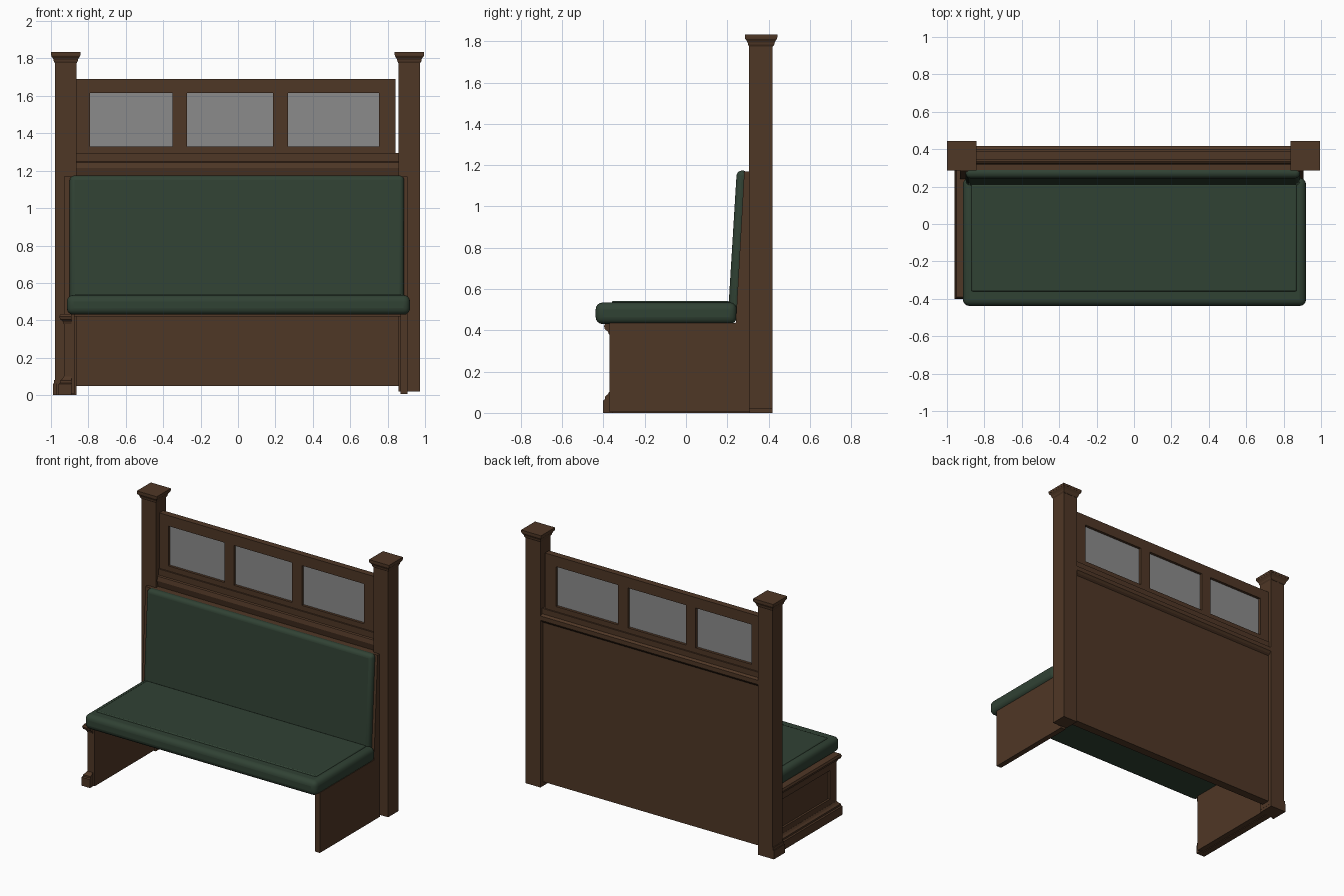
import bpy, bmesh, math
from mathutils import Vector

if "Cube" in bpy.data.objects:
    bpy.data.objects.remove(bpy.data.objects["Cube"])


def material(name, rgb):
    m = bpy.data.materials.new(name)
    m.diffuse_color = (*rgb, 1)
    m.use_nodes = True
    m.node_tree.nodes["Principled BSDF"].inputs["Base Color"].default_value = m.diffuse_color
    return m


WOOD = material("dark wood", (0.078, 0.038, 0.019))
GREEN = material("green leather", (0.030, 0.054, 0.034))
GLASS = material("grey glass", (0.26, 0.26, 0.26))


def finish(name, bm, mat):
    bmesh.ops.recalc_face_normals(bm, faces=bm.faces[:])
    me = bpy.data.meshes.new(name)
    bm.to_mesh(me)
    bm.free()
    me.materials.append(mat)
    ob = bpy.data.objects.new(name, me)
    bpy.context.collection.objects.link(ob)
    return ob


def box(name, x0, x1, y0, y1, z0, z1, mat=WOOD):
    return prism(name, x0, x1, [(y0, z0), (y1, z0), (y1, z1), (y0, z1)], mat)


def prism(name, x0, x1, profile, mat=WOOD):
    """Extrude a (y, z) profile along x."""
    bm = bmesh.new()
    f = bm.faces.new([bm.verts.new((x0, y, z)) for y, z in profile])
    r = bmesh.ops.extrude_face_region(bm, geom=[f])
    bmesh.ops.translate(bm, vec=(x1 - x0, 0, 0),
                        verts=[v for v in r["geom"] if isinstance(v, bmesh.types.BMVert)])
    return finish(name, bm, mat)


def soften(ob, width, segs=4):
    b = ob.modifiers.new("round", "BEVEL")
    b.width, b.segments = width, segs
    bpy.context.view_layer.objects.active = ob
    ob.select_set(True)
    bpy.ops.object.shade_smooth_by_angle(angle=math.radians(40))
    ob.select_set(False)


def square_stack(name, cx, cy, rings):
    """Square rings (half width, z) joined into a turned-out capital."""
    bm = bmesh.new()
    loops = [[bm.verts.new((cx + sx * h, cy + sy * h, z))
              for sx, sy in ((-1, -1), (1, -1), (1, 1), (-1, 1))] for h, z in rings]
    for a, b in zip(loops, loops[1:]):
        for i in range(4):
            j = (i + 1) % 4
            bm.faces.new((a[i], a[j], b[j], b[i]))
    bm.faces.new(loops[0][::-1])
    bm.faces.new(loops[-1])
    return finish(name, bm, WOOD)


# Posts with moulded caps
for side, cx in (("left", -0.921), ("right", 0.916)):
    box(side + "_post", cx - 0.058, cx + 0.058, 0.305, 0.42, 0.02, 1.79)
    square_stack(side + "_post_cap", cx, 0.364,
                 [(0.058, 1.775), (0.064, 1.785), (0.065, 1.793), (0.070, 1.803),
                  (0.077, 1.812), (0.078, 1.818), (0.079, 1.818), (0.079, 1.834)])

# Back board and moulded rails
box("back_board", -0.864, 0.858, 0.33, 0.39, 0.05, 1.21)
prism("moulded_rail", -0.864, 0.858,
      [(0.33, 1.17), (0.39, 1.19), (0.405, 1.20), (0.417, 1.215), (0.417, 1.245),
       (0.40, 1.255), (0.345, 1.255), (0.325, 1.245), (0.318, 1.215)])
box("upper_rail", -0.864, 0.858, 0.335, 0.40, 1.25, 1.294)

# Window frame: two rails, four stiles, three panes
FY0, FY1 = 0.345, 0.39
box("frame_bottom_rail", -0.864, 0.842, FY0, FY1, 1.29, 1.33)
box("frame_top_rail", -0.864, 0.842, FY0, FY1, 1.615, 1.69)
for i, (a, b) in enumerate(((-0.864, -0.792), (-0.35, -0.274), (0.186, 0.266), (0.755, 0.842))):
    box(f"frame_stile_{i + 1}", a, b, FY0, FY1, 1.33, 1.615)
for i, (a, b) in enumerate(((-0.792, -0.35), (-0.274, 0.186), (0.266, 0.755))):
    box(f"window_pane_{i + 1}", a, b, 0.363, 0.371, 1.33, 1.615, GLASS)

# Sloped backing behind the backrest
prism("backrest_backing", -0.93, 0.907,
      [(0.24, 0.42), (0.335, 0.42), (0.335, 1.17), (0.282, 1.17)])

# Cushions
seat = box("seat_cushion", -0.915, 0.92, -0.438, 0.246, 0.43, 0.535, GREEN)
soften(seat, 0.035)
# slight crown on the seat top
crown = box("seat_crown", -0.87, 0.87, -0.36, 0.21, 0.50, 0.542, GREEN)
soften(crown, 0.007, 2)
back = prism("backrest_cushion", -0.90, 0.888,
             [(0.205, 0.50), (0.262, 0.50), (0.30, 1.174), (0.246, 1.174)], GREEN)
soften(back, 0.025)

# Right side wall (plain)
box("right_side_wall", 0.868, 0.907, -0.37, 0.31, 0.005, 0.435)

# Left side wall: core with raised frame and a recessed panel
box("left_side_wall", -0.915, -0.875, -0.37, 0.31, 0.005, 0.435)
box("left_frame_front", -0.93, -0.912, -0.37, -0.30, 0.05, 0.42)
box("left_frame_back", -0.93, -0.912, 0.235, 0.306, 0.05, 0.42)
box("left_frame_top", -0.93, -0.912, -0.30, 0.235, 0.345, 0.42)
box("left_frame_bottom", -0.93, -0.912, -0.30, 0.235, 0.05, 0.14)


def trim(name, profile, y_front, y_back, x_inner):
    """L-shaped moulding on the left wall; profile is (reach, z)."""
    bm = bmesh.new()
    ends = []
    for kind in range(3):
        row = []
        for r, z in profile:
            p = ((x_inner, y_front - r), (-0.925 - r, y_front - r), (-0.925 - r, y_back))[kind]
            row.append(bm.verts.new(Vector((*p, z))))
        ends.append(row)
    n = len(profile)
    for a, b in zip(ends, ends[1:]):
        for i in range(n):
            j = (i + 1) % n
            bm.faces.new((a[i], a[j], b[j], b[i]))
    bm.faces.new(ends[0])
    bm.faces.new(ends[2][::-1])
    return finish(name, bm, WOOD)


# Base and top mouldings on the left wall
trim("left_base_moulding",
     [(-0.01, 0.0), (0.034, 0.0), (0.034, 0.06), (0.026, 0.066), (0.026, 0.078),
      (0.014, 0.088), (0.006, 0.10), (-0.01, 0.10)], -0.367, 0.306, -0.89)
trim("left_top_moulding",
     [(-0.01, 0.375), (0.006, 0.38), (0.012, 0.395), (0.026, 0.405), (0.030, 0.42),
      (0.024, 0.435), (-0.01, 0.435)], -0.367, 0.306, -0.89)

# Foot block around the outer face of the left post
box("left_post_foot", -0.99, -0.97, 0.295, 0.42, 0.0, 0.062)
box("left_post_foot_step", -0.984, -0.97, 0.299, 0.42, 0.062, 0.082)
box("left_post_sole", -0.975, -0.864, 0.305, 0.42, 0.0, 0.022)
